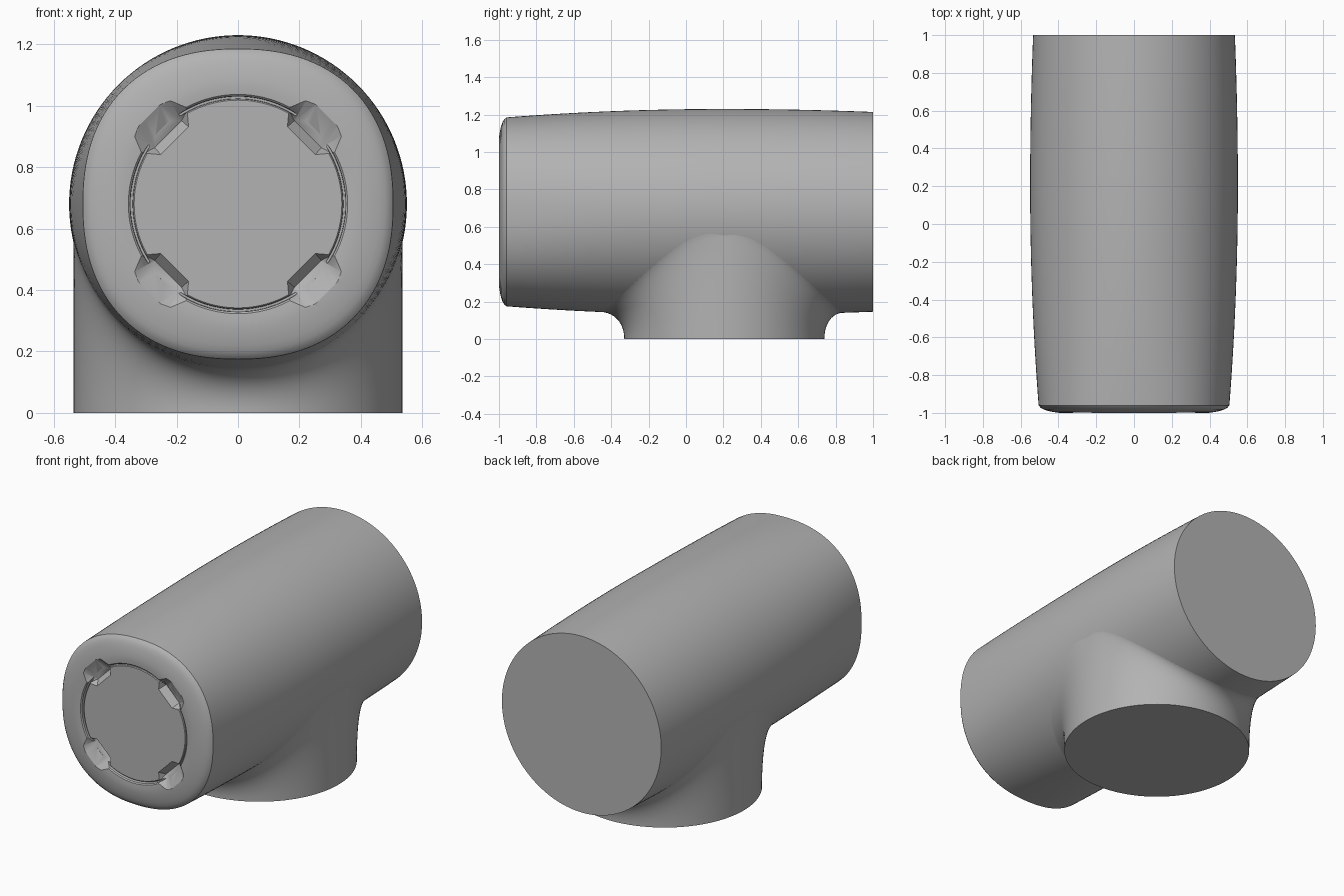
import bpy, bmesh, math
from mathutils import Vector

AXIS_Z = 0.68        # height of the barrel axis
FOOT_Y = 0.205       # centre of the round foot
FOOT_R = 0.535
SIDES = 128

cube = bpy.data.objects.get("Cube")
if cube:
    bpy.data.objects.remove(cube)

grey = bpy.data.materials.new("plain grey")
grey.use_nodes = True
colour = (0.45, 0.45, 0.45, 1)
grey.diffuse_color = colour
grey.node_tree.nodes["Principled BSDF"].inputs["Base Color"].default_value = colour


def make_object(name, bm):
    bmesh.ops.recalc_face_normals(bm, faces=bm.faces[:])
    mesh = bpy.data.meshes.new(name)
    bm.to_mesh(mesh)
    bm.free()
    obj = bpy.data.objects.new(name, mesh)
    mesh.materials.append(grey)
    bpy.context.collection.objects.link(obj)
    return obj


def loft(name, rings, cap_start=True, cap_end=True):
    bm = bmesh.new()
    loops = [[bm.verts.new(p) for p in ring] for ring in rings]
    for a, b in zip(loops, loops[1:]):
        for i in range(len(a)):
            j = (i + 1) % len(a)
            bm.faces.new((a[i], a[j], b[j], b[i]))
    if cap_start:
        bm.faces.new(loops[0])
    if cap_end:
        bm.faces.new(loops[-1])
    return make_object(name, bm)


def smooth(obj, angle=30):
    bpy.ops.object.select_all(action='DESELECT')
    obj.select_set(True)
    bpy.context.view_layer.objects.active = obj
    bpy.ops.object.shade_smooth_by_angle(angle=math.radians(angle))


# Barrel section: round at the back, slightly squared at the front
def radius(y):
    if y < 0.2:
        return 0.55 - 0.045 * ((0.2 - y) / 1.16) ** 2
    return 0.55 - 0.016 * ((y - 0.2) / 0.8) ** 2


def power(y):
    return 2 + 0.3 * min(1, max(0, -y / 0.96)) ** 2


def section(y, r, n):
    ring = []
    for i in range(SIDES):
        a = 2 * math.pi * i / SIDES
        c, s = math.cos(a), math.sin(a)
        k = r / (abs(c) ** n + abs(s) ** n) ** (1 / n)
        ring.append((k * c, y, AXIS_Z + k * s))
    return ring


# Barrel with a domed front ring, thin groove and flat disc
rings = [section(y, radius(y), power(y)) for y in [1 - 1.96 * i / 28 for i in range(29)]]
front_profile = [(0.495, -0.972), (0.48, -0.981), (0.46, -0.988), (0.435, -0.994),
                 (0.405, -0.999), (0.38, -1.0), (0.357, -0.998), (0.351, -0.992),
                 (0.35, -0.965), (0.343, -0.965), (0.342, -0.986), (0.338, -0.99)]
for r, y in front_profile:
    rings.append(section(y, r, 2 + 0.3 * max(0, (r - 0.36) / 0.145)))
barrel = loft("barrel", rings)

# Four wedge pockets cut around the front disc
bm = bmesh.new()
for quarter in range(4):
    a = math.pi / 4 + quarter * math.pi / 2
    out = Vector((math.cos(a), 0, math.sin(a)))
    side = Vector((-math.sin(a), 0, math.cos(a)))
    outline = [(0.29, 0.064, -0.992), (0.335, 0.106, -0.998), (0.395, 0.082, -1.0),
               (0.41, 0.05, -1.0), (0.322, 0.062, -0.95)]
    outline += [(u, v, -1.04) for u, v, y in outline[:4]]
    verts = [bm.verts.new(out * u + side * (v * m) + Vector((0, y, AXIS_Z)))
             for u, v, y in outline for m in (-1, 1)]
    bmesh.ops.convex_hull(bm, input=verts)
cutter = make_object("pocket_cutter", bm)
cutter.hide_render = True

cut = barrel.modifiers.new("pockets", 'BOOLEAN')
cut.operation = 'DIFFERENCE'
cut.solver = 'EXACT'
cut.object = cutter
bpy.context.view_layer.objects.active = barrel
bpy.ops.object.modifier_apply(modifier=cut.name)
bpy.data.objects.remove(cutter)
smooth(barrel)


# Foot: round column that flares tangentially into the underside
def underside(x, y):
    r, n = radius(y), power(y)
    h = max(r ** n - abs(x) ** n, 0.0001) ** (1 / n)
    slope = math.copysign((abs(x) / h) ** (n - 1), x)
    return AXIS_Z - h, slope


STEPS = 14
columns = []
for i in range(SIDES):
    a = 2 * math.pi * i / SIDES
    c, s = math.cos(a), math.sin(a)
    flare = (0.105 if s > 0 else 0.135) * abs(s) ** 1.5
    x0, y0 = FOOT_R * c, FOOT_Y + FOOT_R * s
    x1, y1 = (FOOT_R + flare) * c, FOOT_Y + (FOOT_R + flare) * s
    z1, slope = underside(x1, y1)
    base = Vector((x0, y0, 0))
    top = Vector((x1, y1, z1 + 0.001))
    corner = Vector((x0, y0, max(0.05, z1 + slope * (x0 - x1))))
    h0, h1 = base.lerp(corner, 0.6), top.lerp(corner, 0.6)
    column = []
    for k in range(STEPS + 1):
        t = k / STEPS
        q = 1 - t
        column.append(base * q**3 + h0 * (3*q*q*t) + h1 * (3*q*t*t) + top * t**3)
    columns.append(column)
foot = loft("foot", [list(ring) for ring in zip(*columns)], cap_end=False)
smooth(foot, 50)
